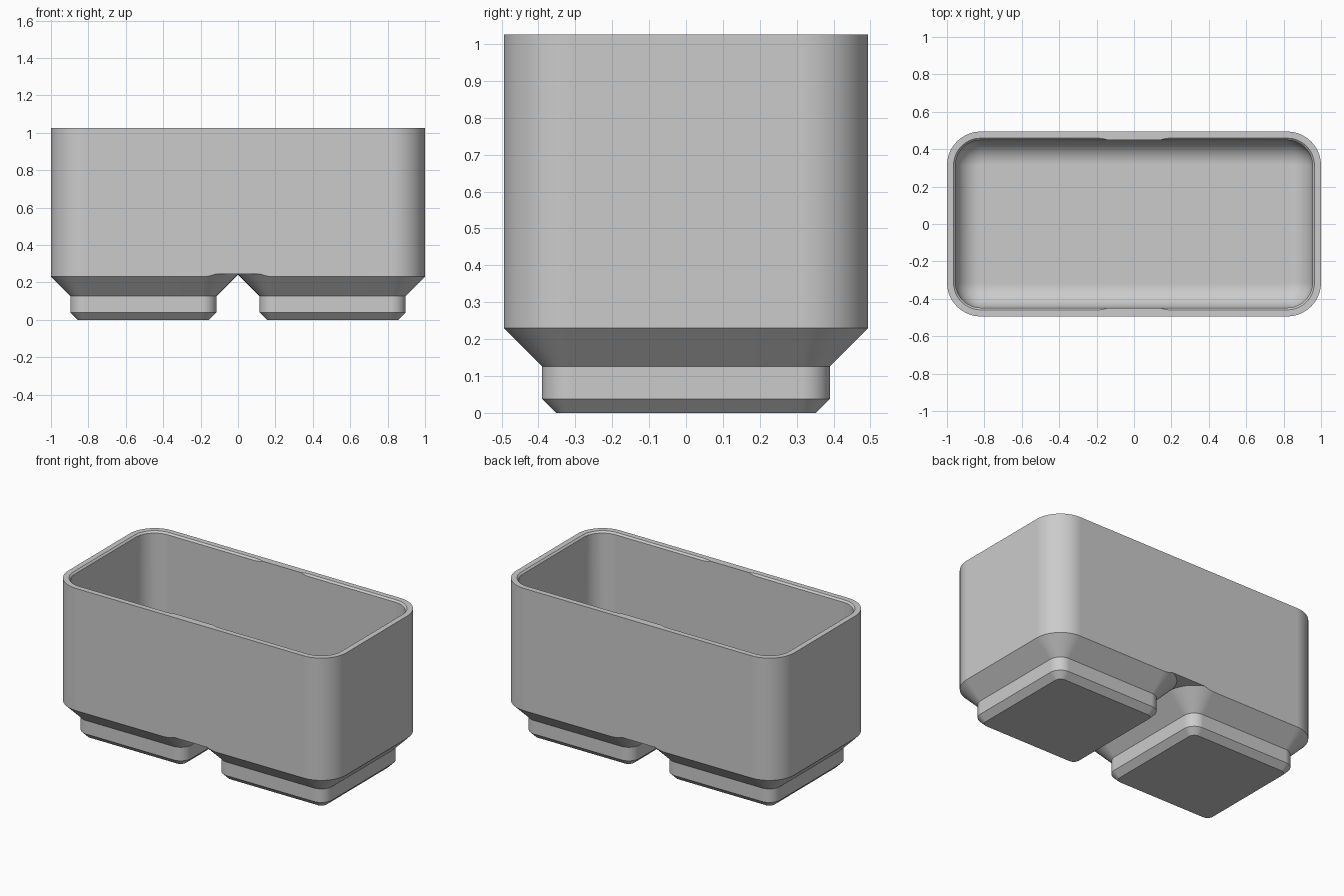
import bpy, bmesh, math

if "Cube" in bpy.data.objects:
    bpy.data.objects.remove(bpy.data.objects["Cube"], do_unlink=True)

HX, HY, R = 1.0, 0.494, 0.181      # outer footprint and corner radius
TOP, FLOOR, UNDER = 1.025, 0.275, 0.244
WALL, FILLET = 0.046, 0.13
PITCH = 0.506                      # foot centre distance from the middle
SEGS = 16

grey = bpy.data.materials.new("plain grey")
grey.use_nodes = True
grey.diffuse_color = (0.6, 0.6, 0.6, 1)
grey.node_tree.nodes["Principled BSDF"].inputs["Base Color"].default_value = (0.6, 0.6, 0.6, 1)


def ring(bm, cx, hx, hy, r, z):
    """One rounded rectangle of vertices."""
    verts = []
    for k, (sx, sy) in enumerate([(1, 1), (-1, 1), (-1, -1), (1, -1)]):
        for i in range(SEGS + 1):
            a = math.pi / 2 * (k + i / SEGS)
            verts.append(bm.verts.new((cx + sx * (hx - r) + r * math.cos(a),
                                       sy * (hy - r) + r * math.sin(a), z)))
    return verts


def loft(name, hx, hy, r, levels, cx=0):
    """Closed solid through (inset, z) levels of one rounded rectangle."""
    bm = bmesh.new()
    rings = [ring(bm, cx, hx - d, hy - d, r - d, z) for d, z in levels]
    bm.faces.new(rings[0][::-1])
    bm.faces.new(rings[-1])
    n = len(rings[0])
    for a, b in zip(rings, rings[1:]):
        for i in range(n):
            j = (i + 1) % n
            bm.faces.new((a[i], a[j], b[j], b[i]))
    mesh = bpy.data.meshes.new(name)
    bm.to_mesh(mesh)
    bm.free()
    mesh.materials.append(grey)
    ob = bpy.data.objects.new(name, mesh)
    bpy.context.collection.objects.link(ob)
    return ob


def activate(ob):
    bpy.ops.object.select_all(action='DESELECT')
    ob.select_set(True)
    bpy.context.view_layer.objects.active = ob


def combine(ob, other, operation):
    """Apply a boolean and discard the second solid."""
    mod = ob.modifiers.new("combine", 'BOOLEAN')
    mod.operation = operation
    mod.solver = 'EXACT'
    mod.object = other
    activate(ob)
    bpy.ops.object.modifier_apply(modifier=mod.name)
    bpy.data.objects.remove(other, do_unlink=True)


# Stepped feet under an oversized block, later trimmed to the outer walls
FOOT = [(0.142, 0), (0.104, 0.038), (0.104, 0.126), (0, 0.23), (-0.03, 0.26)]
base = loft("base_block", HX + 0.2, HY + 0.2, R, [(0, UNDER), (0, TOP + 0.2)])
for side in (-1, 1):
    combine(base, loft("foot", HY, HY, R, FOOT, side * PITCH), 'UNION')

# Outer walls
bin_body = loft("storage_bin", HX, HY, R, [(0, -0.1), (0, TOP)])
combine(bin_body, base, 'INTERSECT')

# Cavity with a rounded floor edge
cavity = []
for i in range(13):
    a = math.pi / 2 * i / 12
    cavity.append((WALL + FILLET * (1 - math.sin(a)),
                   FLOOR + FILLET * (1 - math.cos(a))))
cavity.append((WALL, TOP + 0.1))
combine(bin_body, loft("cavity", HX, HY, R, cavity), 'DIFFERENCE')

# Shallow bevelled recess in the rim, one per foot of a stacked bin
for side in (-1, 1):
    recess = loft("rim_recess", HY, HY, R,
                  [(0.065, TOP - 0.03), (0.015, TOP + 0.02)], side * PITCH)
    combine(bin_body, recess, 'DIFFERENCE')

# Smooth corners, with the flat walls kept flat
activate(bin_body)
bpy.ops.object.shade_smooth_by_angle(angle=math.radians(25))
flat = bin_body.modifiers.new("flat_walls", 'WEIGHTED_NORMAL')
flat.keep_sharp = True
